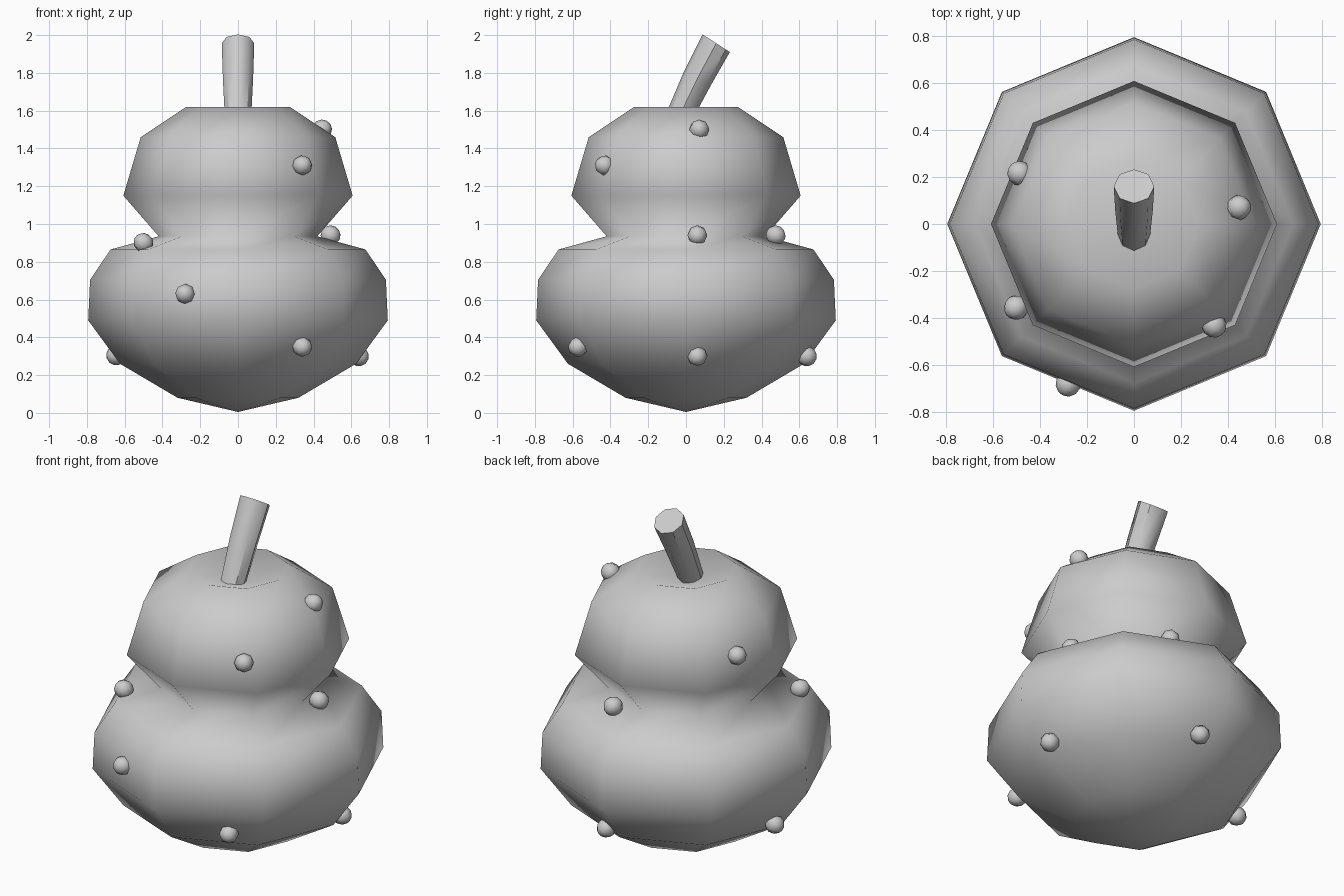
import bpy, bmesh, math
from mathutils import Vector

if "Cube" in bpy.data.objects:
    bpy.data.objects.remove(bpy.data.objects["Cube"])

SIDES = 8


def finish(name, bm, angle=None):
    bmesh.ops.recalc_face_normals(bm, faces=bm.faces)
    me = bpy.data.meshes.new(name)
    bm.to_mesh(me)
    bm.free()
    ob = bpy.data.objects.new(name, me)
    bpy.context.collection.objects.link(ob)
    bpy.ops.object.select_all(action='DESELECT')
    ob.select_set(True)
    bpy.context.view_layer.objects.active = ob
    if angle is None:
        bpy.ops.object.shade_smooth()
    else:
        bpy.ops.object.shade_smooth_by_angle(angle=math.radians(angle))
    return ob


def tube(name, rings, caps, angle=None):
    """rings: (centre, radius, tilt about x); caps: end points or None for flat."""
    bm = bmesh.new()
    loops = []
    for c, r, tilt in rings:
        loop = []
        for i in range(SIDES):
            a = 2 * math.pi * i / SIDES
            u, v = r * math.cos(a), r * math.sin(a)
            loop.append(bm.verts.new((c[0] + u, c[1] + v * math.cos(tilt),
                                      c[2] + v * math.sin(tilt))))
        loops.append(loop)
    for a, b in zip(loops, loops[1:]):
        for i in range(SIDES):
            j = (i + 1) % SIDES
            bm.faces.new((a[i], a[j], b[j], b[i]))
    for loop, tip in zip((loops[0], loops[-1]), caps):
        if tip is None:
            bm.faces.new(loop)
        else:
            p = bm.verts.new(tip)
            for i in range(SIDES):
                bm.faces.new((loop[i], loop[(i + 1) % SIDES], p))
    return finish(name, bm, angle)


# Gourd body: pinched waist, sunken top
profile = [(.32, .08), (.625, .26), (.793, .49), (.783, .705), (.675, .865),
           (.42, .935), (.607, 1.15), (.515, 1.46), (.275, 1.62)]
tube("gourd_body", [((0, 0, z), r, 0) for r, z in profile],
     [(0, 0, .005), (0, 0, 1.53)])

# Bent stem with a flat cut end
tube("stem", [((0, -.055, 1.53), .068, math.radians(-20)),
              ((0, .06, 1.77), .08, math.radians(-27)),
              ((0, .16, 1.957), .086, math.radians(-33))], [None, None], 45)

# Warts scattered over the skin
warts = [(-.5, -.355, .9), (-.28, -.68, .63), (.34, -.57, .35),
         (.34, -.43, 1.31), (.445, .07, 1.5), (.49, .06, .94),
         (.145, .475, .94), (-.485, .215, 1.31), (.074, .64, .3),
         (-.645, .09, .305), (.64, .06, .3)]
for n, p in enumerate(warts, 1):
    bm = bmesh.new()
    bmesh.ops.create_uvsphere(bm, u_segments=8, v_segments=6, radius=.053)
    ob = finish(f"wart_{n}", bm)
    centre = Vector((0, 0, .5 if p[2] < .92 else 1.2))
    ob.location = p
    ob.rotation_euler = (Vector(p) - centre).to_track_quat('Z', 'Y').to_euler()
